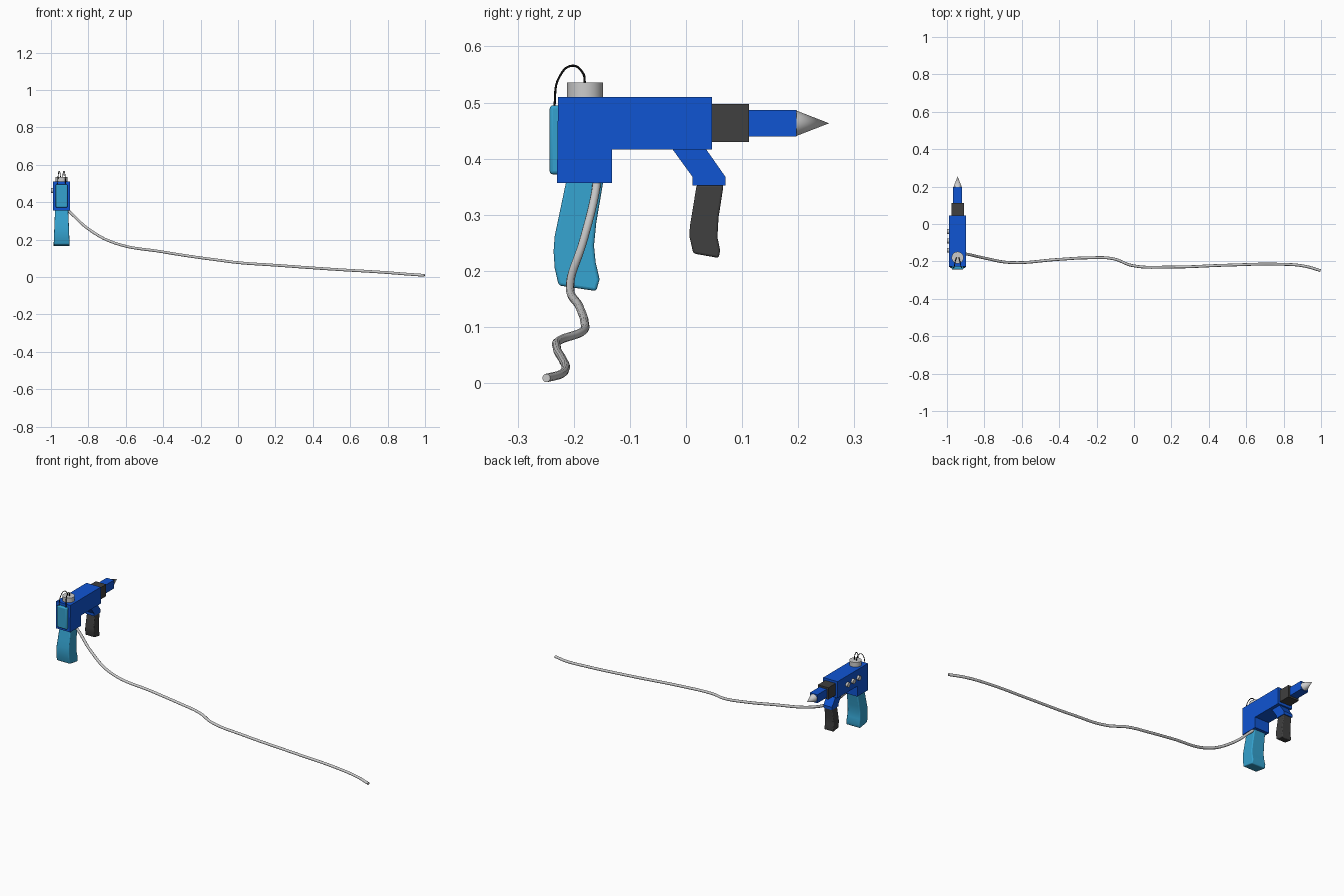
import bpy, bmesh, math

if "Cube" in bpy.data.objects:
    bpy.data.objects.remove(bpy.data.objects["Cube"])

CX = -0.943  # centre plane of the tool


def material(name, rgb):
    m = bpy.data.materials.new(name)
    m.diffuse_color = (*rgb, 1)
    m.use_nodes = True
    m.node_tree.nodes["Principled BSDF"].inputs["Base Color"].default_value = m.diffuse_color
    return m


BLUE = material("blue", (0.005, 0.09, 0.65))
CYAN = material("cyan", (0.035, 0.36, 0.62))
DARK = material("dark", (0.05, 0.05, 0.05))
BLACK = material("black", (0.004, 0.004, 0.004))


def smooth(ob, deg=35):
    bpy.ops.object.select_all(action='DESELECT')
    ob.select_set(True)
    bpy.context.view_layer.objects.active = ob
    bpy.ops.object.shade_smooth_by_angle(angle=math.radians(deg))


def prism(name, profile, half, mat, bevel=0.0, segments=3):
    """Side profile of (y, z) points extruded in x; half is a number or a function of z."""
    width = half if callable(half) else lambda z: half
    bm = bmesh.new()
    sides = [[bm.verts.new((CX + s * width(z), y, z)) for y, z in profile] for s in (-1, 1)]
    n = len(profile)
    for side in sides:
        bm.faces.new(side)
    for i in range(n):
        j = (i + 1) % n
        bm.faces.new((sides[0][i], sides[0][j], sides[1][j], sides[1][i]))
    bmesh.ops.recalc_face_normals(bm, faces=bm.faces)
    # curved grips need clean side faces
    if callable(half):
        bmesh.ops.triangulate(bm, faces=[f for f in bm.faces if len(f.verts) > 4])
    me = bpy.data.meshes.new(name)
    bm.to_mesh(me)
    bm.free()
    ob = bpy.data.objects.new(name, me)
    bpy.context.collection.objects.link(ob)
    if mat:
        me.materials.append(mat)
    if bevel:
        b = ob.modifiers.new("bevel", 'BEVEL')
        b.width, b.segments = bevel, segments
        b.limit_method, b.angle_limit = 'ANGLE', math.radians(40)
        smooth(ob)
    return ob


def box(name, y0, y1, z0, z1, half, mat, bevel=0.0):
    return prism(name, [(y0, z0), (y1, z0), (y1, z1), (y0, z1)], half, mat, bevel)


def turned(name, r1, r2, depth, loc, rot=(0, 0, 0), mat=None):
    bpy.ops.mesh.primitive_cone_add(vertices=32, radius1=r1, radius2=r2, depth=depth,
                                    location=loc, rotation=rot)
    ob = bpy.context.object
    ob.name = name
    if mat:
        ob.data.materials.append(mat)
    smooth(ob)
    return ob


def tube(name, points, radius, mat=None, res=8):
    cu = bpy.data.curves.new(name, 'CURVE')
    cu.dimensions = '3D'
    cu.bevel_depth, cu.bevel_resolution = radius, 3
    cu.resolution_u, cu.use_fill_caps = res, True
    sp = cu.splines.new('BEZIER')
    sp.bezier_points.add(len(points) - 1)
    for p, co in zip(sp.bezier_points, points):
        p.co = co
        p.handle_left_type = p.handle_right_type = 'AUTO'
    ob = bpy.data.objects.new(name, cu)
    bpy.context.collection.objects.link(ob)
    if mat:
        cu.materials.append(mat)
    bpy.ops.object.select_all(action='DESELECT')
    ob.select_set(True)
    bpy.context.view_layer.objects.active = ob
    bpy.ops.object.convert(target='MESH')
    smooth(bpy.context.object, 50)


# Main housing, collar, nose and tip
prism("body", [(-0.23, 0.357), (-0.132, 0.357), (-0.132, 0.416), (0.046, 0.416),
               (0.046, 0.51), (-0.228, 0.51)], 0.045, BLUE)
box("collar", 0.046, 0.112, 0.43, 0.497, 0.033, DARK)
box("nose", 0.112, 0.197, 0.439, 0.487, 0.0235, BLUE)
turned("tip", 0.0225, 0, 0.058, (CX, 0.226, 0.463), (-math.pi / 2, 0, 0))

# Rear panel and rear handle
box("rear_panel", -0.243, -0.222, 0.372, 0.495, 0.032, CYAN, 0.006)
prism("rear_handle", [(-0.213, 0.362), (-0.226, 0.30), (-0.234, 0.262), (-0.236, 0.235),
                      (-0.234, 0.205), (-0.227, 0.174), (-0.160, 0.164), (-0.154, 0.185),
                      (-0.161, 0.215), (-0.164, 0.245), (-0.160, 0.285), (-0.147, 0.362)],
      lambda z: 0.043 - 0.008 * (z - 0.165) / 0.2, CYAN, 0.005)

# Front grip with its bracket
prism("grip_bracket", [(-0.025, 0.418), (0.012, 0.367), (0.012, 0.352), (0.07, 0.352),
                       (0.07, 0.368), (0.035, 0.418)], 0.027, BLUE)
prism("front_grip", [(0.019, 0.353), (0.012, 0.31), (0.007, 0.28), (0.006, 0.262),
                     (0.013, 0.231), (0.058, 0.223), (0.061, 0.236), (0.056, 0.26),
                     (0.058, 0.295), (0.067, 0.353)],
      lambda z: 0.029 - 0.004 * (z - 0.22) / 0.13, DARK, 0.004)

# Top cap and its two wires
turned("top_cap", 0.032, 0.032, 0.027, (CX, -0.180, 0.5225))
for s, side in ((-1, "left"), (1, "right")):
    tube("wire_" + side, [(CX + s * 0.006, -0.180, 0.530), (CX + s * 0.008, -0.184, 0.553),
                          (CX + s * 0.013, -0.203, 0.5655), (CX + s * 0.018, -0.226, 0.545),
                          (CX + s * 0.022, -0.235, 0.490)], 0.002, BLACK)

# Side knobs
for i, y in enumerate((-0.04, -0.09, -0.14)):
    turned(f"side_knob_{i + 1}", 0.013, 0.013, 0.016, (-0.992, y, 0.462), (0, math.pi / 2, 0))

# Trailing power cable
tube("cable", [(-0.925, -0.158, 0.37), (-0.895, -0.161, 0.343), (-0.80, -0.182, 0.257),
               (-0.66, -0.206, 0.182), (-0.40, -0.189, 0.134), (-0.25, -0.181, 0.110),
               (-0.11, -0.186, 0.091), (-0.01, -0.222, 0.078), (0.20, -0.230, 0.063),
               (0.50, -0.220, 0.042), (0.78, -0.215, 0.025), (0.91, -0.225, 0.015),
               (0.997, -0.249, 0.009)], 0.0075)
